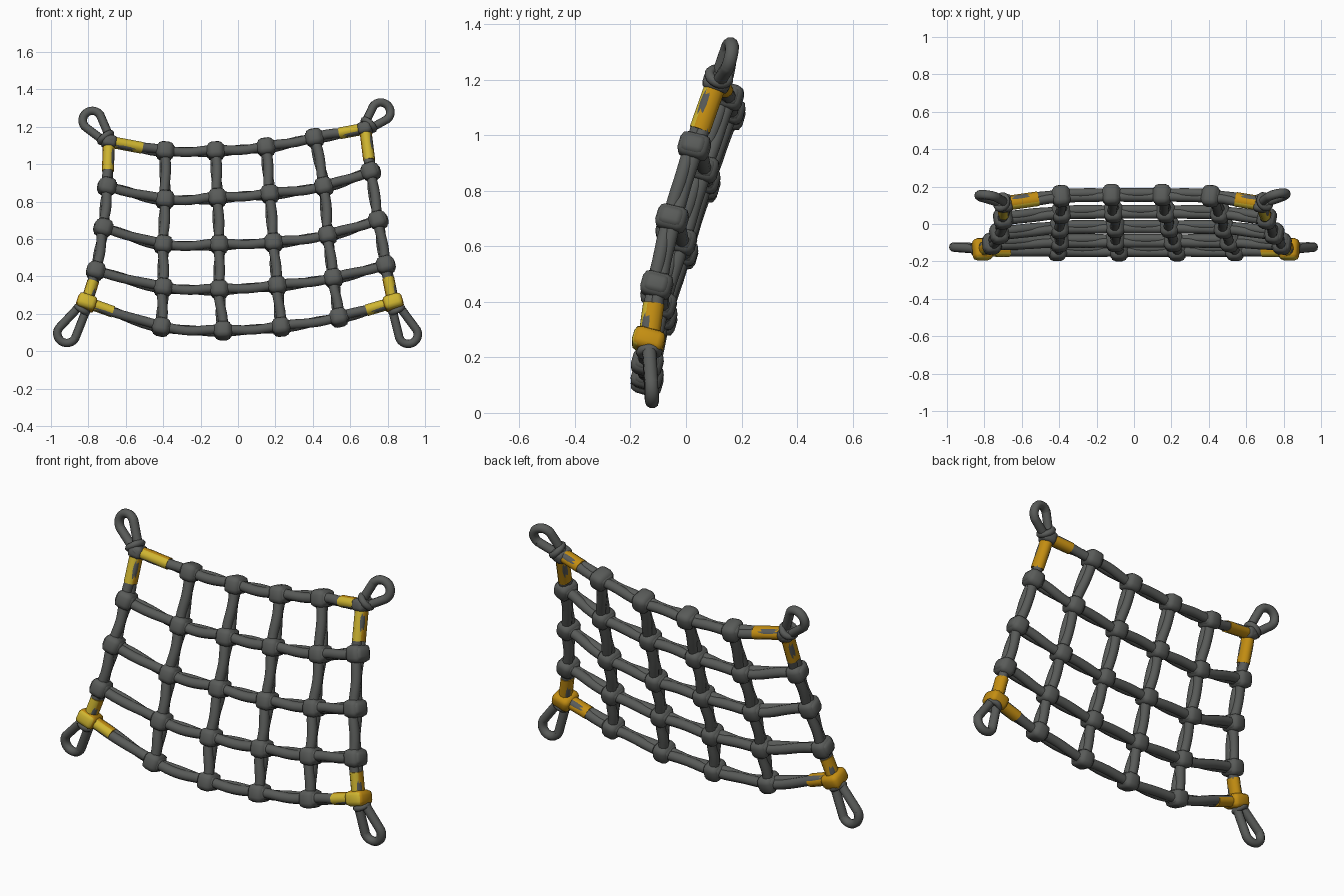
import bpy, bmesh, math
from mathutils import Vector, Matrix

old = bpy.data.objects.get("Cube")
if old:
    bpy.data.objects.remove(old, do_unlink=True)


def material(name, rgb):
    m = bpy.data.materials.new(name)
    m.use_nodes = True
    m.diffuse_color = (*rgb, 1)
    m.node_tree.nodes["Principled BSDF"].inputs["Base Color"].default_value = (*rgb, 1)
    return m


GREY = material("rope grey", (0.1, 0.105, 0.1))
YELLOW = material("band yellow", (0.62, 0.46, 0.03))
ORANGE = material("band orange", (0.55, 0.27, 0.006))
NORMAL = Vector((0, -0.96, 0.28))     # facing direction of the leaning net


def finish(name, bm, band=False):
    bmesh.ops.recalc_face_normals(bm, faces=bm.faces)
    mesh = bpy.data.meshes.new(name)
    for m in ([YELLOW, ORANGE] if band else [GREY]):
        mesh.materials.append(m)
    if band:                          # yellow in front, orange elsewhere
        for f in bm.faces:
            f.normal_update()
            f.material_index = 0 if f.normal.y < -0.45 else 1
    bm.to_mesh(mesh)
    bm.free()
    ob = bpy.data.objects.new(name, mesh)
    bpy.context.collection.objects.link(ob)
    bpy.ops.object.select_all(action='DESELECT')
    ob.select_set(True)
    bpy.context.view_layer.objects.active = ob
    bpy.ops.object.shade_smooth_by_angle(angle=math.radians(50))
    return ob


def frame(path, i, closed=False):
    n = len(path)
    a, b = (path[i - 1], path[(i + 1) % n]) if closed else (path[max(i - 1, 0)], path[min(i + 1, n - 1)])
    t = (b - a).normalized()
    side = t.cross(NORMAL).normalized()
    return t, side, side.cross(t)


def sweep(bm, path, rside, rdepth, sides=10, closed=False):
    """Oval tube along a path."""
    rings = []
    for i, p in enumerate(path):
        t, s, d = frame(path, i, closed)
        rings.append([bm.verts.new(p + s * rside * math.cos(k * math.tau / sides)
                                   + d * rdepth * math.sin(k * math.tau / sides))
                      for k in range(sides)])
    for i in range(len(rings) - (not closed)):
        a, b = rings[i], rings[(i + 1) % len(rings)]
        for k in range(sides):
            j = (k + 1) % sides
            bm.faces.new((a[k], a[j], b[j], b[k]))
    if not closed:
        bm.faces.new(rings[0])
        bm.faces.new(rings[-1])


def spline(pts, steps=8):
    """Catmull-Rom curve through the knots."""
    ext = [pts[0] * 2 - pts[1]] + pts + [pts[-1] * 2 - pts[-2]]
    out = []
    for i in range(len(pts) - 1):
        a, b, c, d = ext[i:i + 4]
        for k in range(steps):
            t = k / steps
            out.append(0.5 * (2 * b + (c - a) * t + (2 * a - 5 * b + 4 * c - d) * t ** 2
                              + (3 * b - a - 3 * c + d) * t ** 3))
    return out + [pts[-1]]


def rope(name, path):
    """Two strands laid front to back with a gentle twist."""
    bm = bmesh.new()
    for sign in (1, -1):
        strand = []
        for i, p in enumerate(path):
            t, s, d = frame(path, i)
            ang = 0.5 * math.sin(i * 0.7)
            strand.append(p + (d * math.cos(ang) + s * math.sin(ang)) * 0.011 * sign)
        sweep(bm, strand, 0.026, 0.026)
    finish(name, bm)


def basis(along, centre):
    s = along.cross(NORMAL).normalized()
    d = s.cross(along).normalized()
    return Matrix.Translation(centre) @ Matrix((along, d, s)).transposed().to_4x4()


def knot(name, centre, along, size, band=False):
    """Rounded block, long axis first, then depth, then height."""
    bm = bmesh.new()
    bmesh.ops.create_cube(bm, size=1)
    bmesh.ops.scale(bm, verts=bm.verts, vec=size)
    bmesh.ops.bevel(bm, geom=bm.edges[:], offset=min(size) * 0.3, segments=2,
                    profile=0.5, affect='EDGES')
    bmesh.ops.transform(bm, verts=bm.verts, matrix=basis(along, centre))
    finish(name, bm, band)


def wrap(name, centre, axis, radius, thick):
    """Rope turn around an axis."""
    m = basis(axis, centre)
    bm = bmesh.new()
    loops = []
    for i in range(18):
        u = i * math.tau / 18
        loops.append([bm.verts.new(m @ Vector((
            thick * math.sin(v * math.tau / 8),
            (radius + thick * math.cos(v * math.tau / 8)) * math.cos(u),
            (radius + thick * math.cos(v * math.tau / 8)) * math.sin(u)))) for v in range(8)])
    for i in range(18):
        a, b = loops[i], loops[(i + 1) % 18]
        for k in range(8):
            bm.faces.new((a[k], a[(k + 1) % 8], b[(k + 1) % 8], b[k]))
    finish(name, bm)


# Knot positions, rows from bottom to top
XS = [(-.81, -.41, -.08, .23, .54, .83), (-.76, -.40, -.10, .21, .51, .79),
      (-.72, -.40, -.10, .19, .48, .75), (-.70, -.39, -.11, .17, .46, .71),
      (-.69, -.39, -.12, .15, .41, .68)]
ZS = [(.26, .13, .11, .13, .18, .26), (.43, .34, .33, .35, .39, .46),
      (.66, .57, .57, .58, .62, .70), (.88, .81, .82, .84, .88, .96),
      (1.12, 1.07, 1.07, 1.09, 1.14, 1.19)]
EDGE_Y = (-.135, -.105, -.05, .03, .11)
MID_Y = (-.14, -.09, -.015, .065, .155)


def node(r, c):
    bulge = 1 - (c / 2.5 - 1) ** 4
    return Vector((XS[r][c], EDGE_Y[r] + (MID_Y[r] - EDGE_Y[r]) * bulge, ZS[r][c]))


grid = [[node(r, c) for c in range(6)] for r in range(5)]
rows = [spline(g) for g in grid]
cols = [spline([grid[r][c] for r in range(5)]) for c in range(6)]

# Net ropes
for r, path in enumerate(rows):
    rope(f"cross_rope_{r}", path)
for c, path in enumerate(cols):
    rope(f"upright_rope_{c}", path)

# Net knots: a block plus a flatter turn across it
for r in range(5):
    for c in range(6):
        if r in (0, 4) and c in (0, 5):
            continue
        along = (rows[r][min(c * 8 + 1, 40)] - rows[r][max(c * 8 - 1, 0)]).normalized()
        knot(f"knot_{r}_{c}", grid[r][c], along, (0.088, 0.112, 0.092))
        knot(f"knot_turn_{r}_{c}", grid[r][c], along, (0.10, 0.09, 0.072))


def sleeve(name, path, start, end):
    """Coloured band over the first rope span of a path."""
    pts = []
    for k in range(5):
        f = (start + (end - start) * k / 4) * 8
        i = int(f)
        pts.append(path[i].lerp(path[i + 1], f - i))
    bm = bmesh.new()
    sweep(bm, pts, 0.032, 0.040, 10)
    finish(name, bm, True)


# Corners: loop centre, then band ends along the cross rope and the upright
CORNERS = {"bottom_right": (0, 0, (-.915, -.125, .095), .35, .7),
           "bottom_left": (0, 5, (.91, -.125, .09), .5, .68),
           "top_right": (4, 0, (-.78, .145, 1.235), .58, .65),
           "top_left": (4, 5, (.765, .15, 1.28), .5, .75)}
for name, (r, c, centre, cross_end, up_end) in CORNERS.items():
    corner, centre = grid[r][c], Vector(centre)
    sleeve(name + "_cross_band", rows[r] if c == 0 else rows[r][::-1], 0.1, cross_end)
    sleeve(name + "_upright_band", cols[c] if r == 0 else cols[c][::-1], 0.12, up_end)

    # Teardrop eye loop
    out = (centre - corner).normalized()
    side = out.cross(Vector((0, 1, 0))).normalized()
    arc = [centre + (out * math.cos(a) + side * math.sin(a)) * 0.051
           for a in (math.radians(-110 + 20 * k) for k in range(12))]
    ends = [corner + side * s * 0.016 + out * 0.01 for s in (-1, 1)]
    bm = bmesh.new()
    sweep(bm, spline([ends[0]] + arc + [ends[1]], 3), 0.023, 0.025)
    finish(name + "_eye_loop", bm)

    # Corner binding
    along = (rows[r][1] - rows[r][0] if c == 0 else rows[r][-1] - rows[r][-2]).normalized()
    if r == 0:
        knot(name + "_corner_band", corner, along, (0.105, 0.115, 0.078), True)
        wrap(name + "_neck_wrap", corner + out * 0.045, out, 0.032, 0.016)
    else:
        knot(name + "_corner_knot", corner, along, (0.075, 0.095, 0.065))
        wrap(name + "_neck_wrap", corner + out * 0.03, out, 0.036, 0.018)
        wrap(name + "_cross_wrap", corner, (out + along * (1 if c == 0 else -1)).normalized(), 0.036, 0.015)
